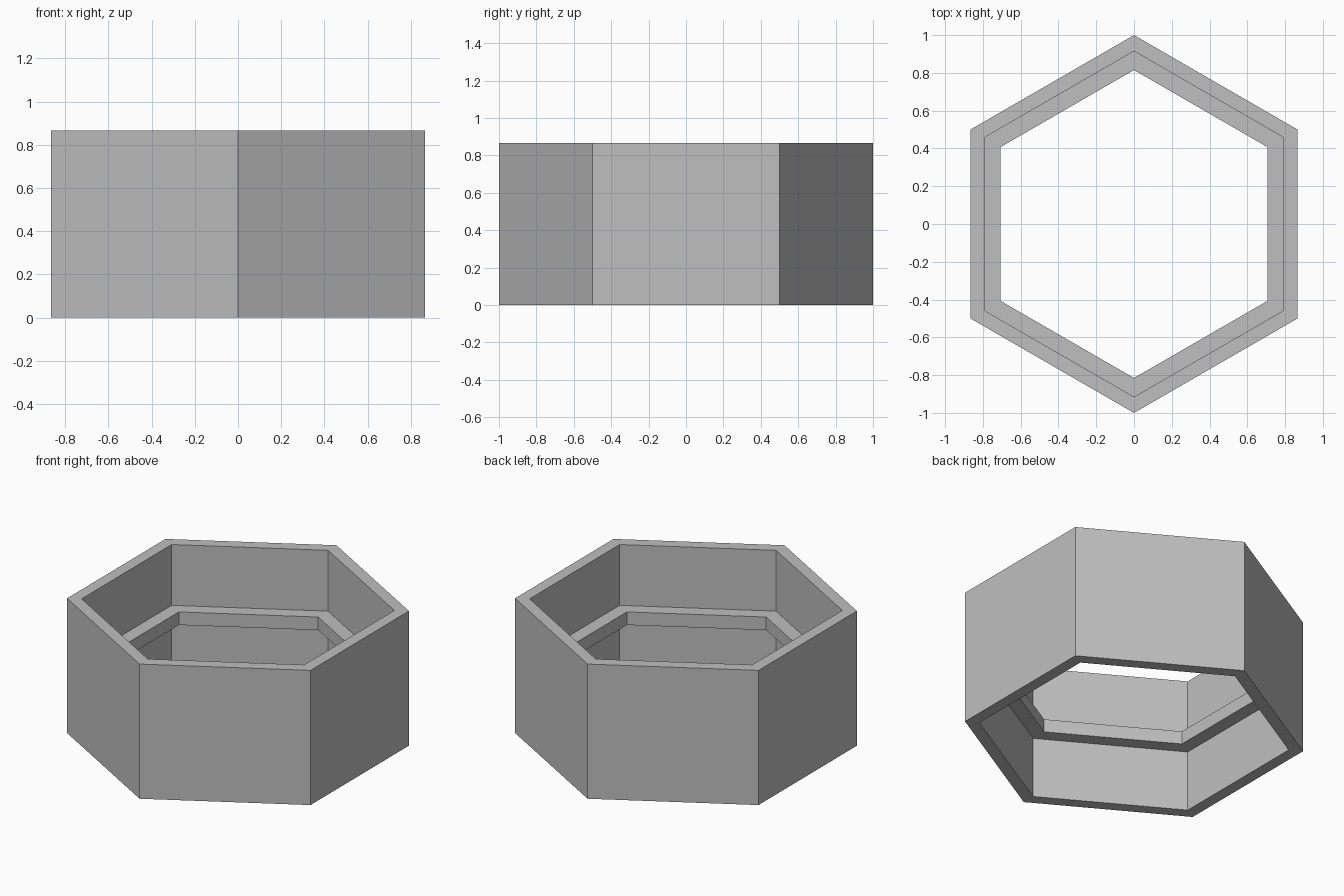
import bpy
import bmesh
from math import sin, cos, pi

cube = bpy.data.objects.get("Cube")
if cube:
    bpy.data.objects.remove(cube, do_unlink=True)

SIDES = 6
HEIGHT = 0.866
OUTER, INNER, LEDGE = 1.0, 0.915, 0.815
LEDGE_LOW, LEDGE_HIGH = 0.391, 0.475

# One plain grey for the whole part
grey = bpy.data.materials.new("plain_grey")
grey.use_nodes = True
grey.diffuse_color = (0.52, 0.52, 0.52, 1)
grey.node_tree.nodes["Principled BSDF"].inputs["Base Color"].default_value = grey.diffuse_color


def hex_ring(name, profile):
    """Sweep a closed (radius, height) profile around a pointed-front hexagon."""
    bm = bmesh.new()
    rings = []
    for i in range(SIDES):
        a = pi / 2 + 2 * pi * i / SIDES
        rings.append([bm.verts.new((r * cos(a), r * sin(a), z)) for r, z in profile])
    n = len(profile)
    for i in range(SIDES):
        a, b = rings[i], rings[(i + 1) % SIDES]
        for j in range(n):
            k = (j + 1) % n
            bm.faces.new((a[j], b[j], b[k], a[k]))
    bmesh.ops.recalc_face_normals(bm, faces=bm.faces)
    mesh = bpy.data.meshes.new(name)
    bm.to_mesh(mesh)
    bm.free()
    mesh.materials.append(grey)
    obj = bpy.data.objects.new(name, mesh)
    bpy.context.collection.objects.link(obj)
    return obj


# Wall with an inward ledge halfway up, as one closed section
hex_ring("hexagonal_wall_with_ledge", [
    (OUTER, 0), (OUTER, HEIGHT), (INNER, HEIGHT),
    (INNER, LEDGE_HIGH), (LEDGE, LEDGE_HIGH),
    (LEDGE, LEDGE_LOW), (INNER, LEDGE_LOW), (INNER, 0),
])
